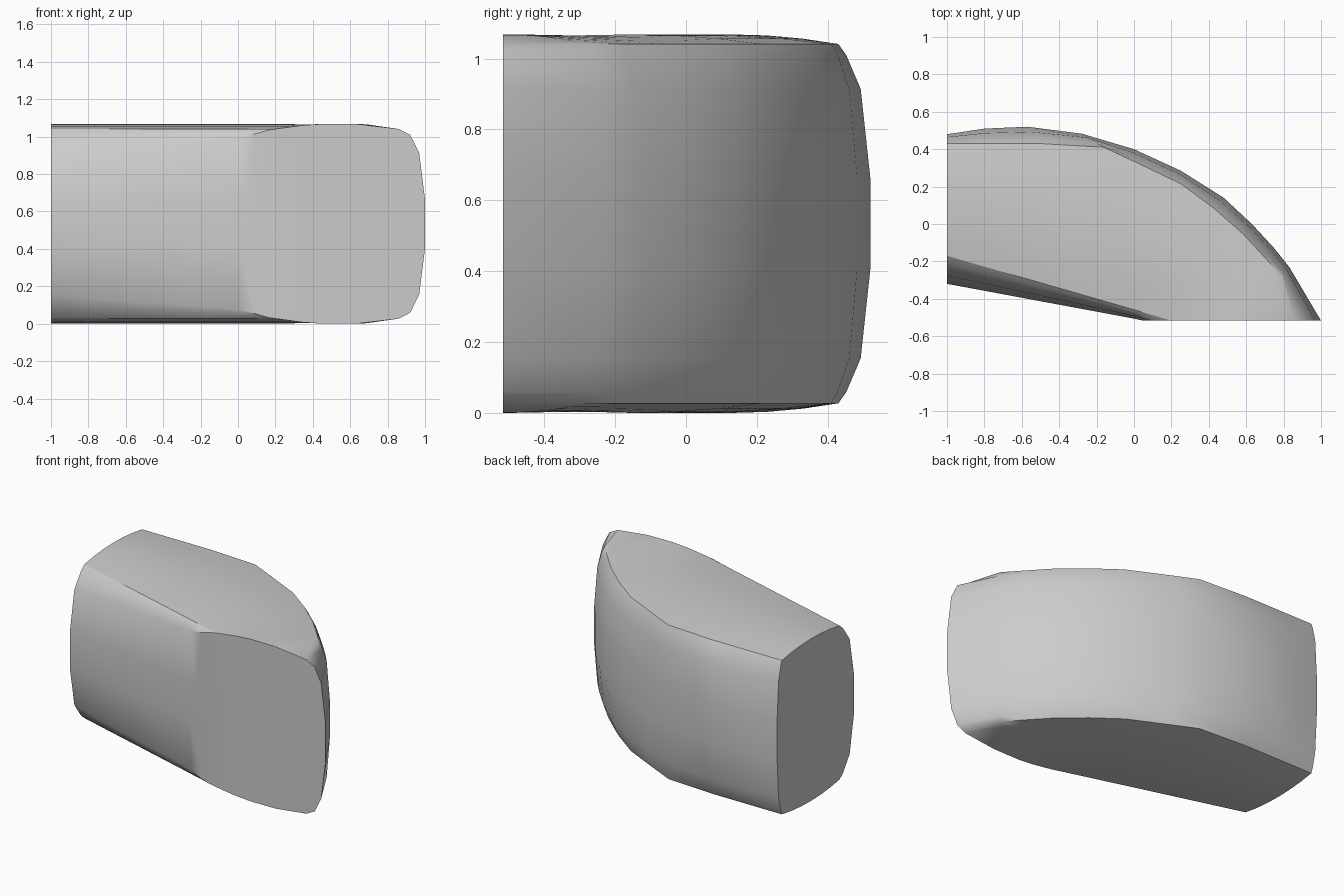
import bpy, bmesh

cube = bpy.data.objects.get("Cube")
if cube:
    bpy.data.objects.remove(cube)

HALF, RISE, FLAT = 0.507, 0.027, -0.517   # edge half height, crown rise, flat front plane
MID = HALF + RISE                         # height of the symmetry plane

# Plan outlines: widest belt and inset rim, back and front, station by station
back_belt = [(-1, .48), (-.8, .51), (-.57, .52), (-.28, .483), (0, .4), (.25, .285),
             (.48, .14), (.63, 0), (.75, -.13), (.83, -.23), (1, FLAT)]
back_rim = [(-1, .43), (-.8, .43), (-.5, .43), (-.16, .41), (0, .335), (.25, .215),
            (.42, .09), (.58, -.05), (.7, -.18), (.79, -.28), (.86, FLAT)]
front_belt = [(-1, -.32), (-.8, -.357), (-.5, -.413), (-.16, -.476), (0, -.506), (.05, FLAT)]
front_rim = [(-1, -.17), (-.8, -.228), (-.5, -.314), (-.16, -.412), (.02, -.464), (.2, FLAT)]
flat_front = [(.34, FLAT), (.45, FLAT), (.55, FLAT), (.64, FLAT)]
front_belt += flat_front + back_belt[-1:]
front_rim += flat_front + back_rim[-1:]
crown = [0, 0, 0, 0, 0, 0, .7, 1, 1, .95, 0]   # how far the crown reaches the front plane

# Height above the symmetry plane, inset share
levels = [(.13, 0), (.38, .3), (.475, .75)]


def mix(a, b, t):
    return tuple(p + (q - p) * t for p, q in zip(a, b))


def section(i):
    """Closed loop of points around one station."""
    k = crown[i]
    tip = i == len(crown) - 1
    upper = []
    for h, t in levels:
        t = t * .75 if tip else t
        upper.append((*mix(back_belt[i], back_rim[i], t), h))
    for n in range(7):                          # crowned top
        s = n / 6
        bulge = 4 * s * (1 - s) * (1 - k) + k * (1 - (1 - s) ** 2)
        if tip:
            bulge = 0
        upper.append((*mix(back_rim[i], front_rim[i], s), HALF + RISE * bulge))
    for h, t in reversed(levels):               # chamfer narrows along the front
        t = t * .75 if tip else t
        if h > .2 and i < 6:
            h += (HALF - h) * .8 * i / 5
        upper.append((*mix(front_belt[i], front_rim[i], t), h))
    lower = [(x, y, -h) for x, y, h in reversed(upper)]
    return [(x, y, h + MID) for x, y, h in upper + lower]


# Loft the sections into one closed body
bm = bmesh.new()
rings = [[bm.verts.new(p) for p in section(i)] for i in range(len(crown))]
for a, b in zip(rings, rings[1:]):
    for j in range(len(a)):
        m = (j + 1) % len(a)
        bm.faces.new((a[j], a[m], b[m], b[j]))
bm.faces.new(rings[0])
bmesh.ops.remove_doubles(bm, verts=bm.verts[:], dist=0.0005)
bmesh.ops.recalc_face_normals(bm, faces=bm.faces[:])
mesh = bpy.data.meshes.new("rounded_body")
bm.to_mesh(mesh)
bm.free()
body = bpy.data.objects.new("rounded_body", mesh)
bpy.context.collection.objects.link(body)

# Plain grey
grey = bpy.data.materials.new("light_grey")
grey.use_nodes = True
colour = (.6, .6, .6, 1)
grey.diffuse_color = colour
grey.node_tree.nodes["Principled BSDF"].inputs["Base Color"].default_value = colour
mesh.materials.append(grey)

bpy.ops.object.select_all(action="DESELECT")
body.select_set(True)
bpy.context.view_layer.objects.active = body
bpy.ops.object.shade_smooth_by_angle(angle=0.52)
